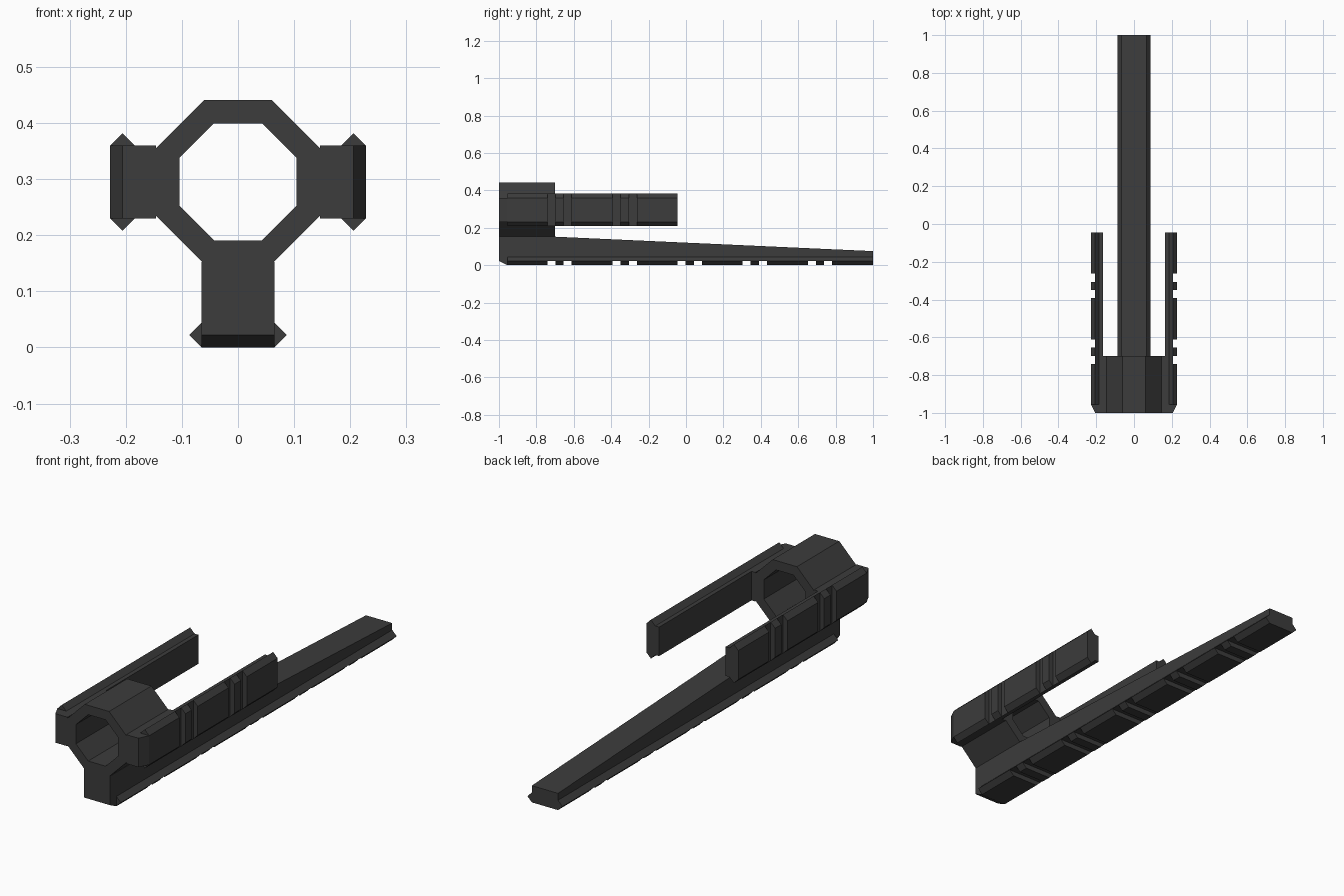
import bpy, bmesh, math

if "Cube" in bpy.data.objects:
    bpy.data.objects.remove(bpy.data.objects["Cube"])

W, R = 0.065, 0.022           # rail half width, ridge size
PERIOD, GAP = 0.348, 0.043    # notch spacing and width
RING_END, AXIS_Z = -0.70, 0.295

mat = bpy.data.materials.new("dark_grey")
mat.diffuse_color = (0.045, 0.045, 0.045, 1)
mat.use_nodes = True
mat.node_tree.nodes["Principled BSDF"].inputs["Base Color"].default_value = mat.diffuse_color


def loft(name, sections, closed=False):
    """Skin equal-length loops of points; cap the ends unless closed."""
    bm = bmesh.new()
    loops = [[bm.verts.new(p) for p in s] for s in sections]
    n = len(loops[0])
    pairs = list(zip(loops, loops[1:]))
    if closed:
        pairs.append((loops[-1], loops[0]))
    else:
        bm.faces.new(loops[0])
        bm.faces.new(loops[-1])
    for a, b in pairs:
        for i in range(n):
            j = (i + 1) % n
            bm.faces.new((a[i], a[j], b[j], b[i]))
    bmesh.ops.remove_doubles(bm, verts=bm.verts, dist=1e-5)
    bmesh.ops.dissolve_degenerate(bm, edges=bm.edges, dist=1e-5)
    bmesh.ops.recalc_face_normals(bm, faces=bm.faces)
    me = bpy.data.meshes.new(name)
    bm.to_mesh(me)
    bm.free()
    me.materials.append(mat)
    ob = bpy.data.objects.new(name, me)
    bpy.context.collection.objects.link(ob)
    return ob


def half_profile(kind, depth):
    """(across, depth) points of one rail side, from the outer face inward."""
    outer, ridge = {"nose": ((W, R), (W, R)),
                    "bevel": ((W, 0), (W, R)),
                    "tooth": ((W, 0), (W + R, R)),
                    "notch": ((W + R, R), (W + R, R))}[kind]
    return [outer, ridge, (W, 2 * R), (W, depth)]


def rail(name, end, groups, depth, place):
    """Notched rail with a bevelled nose, stepped along y."""
    steps = [(-1, "nose"), (-0.955, "bevel"), (-0.955, "tooth")]
    for k in range(groups):
        for off in (0, 0.087):
            y = -0.741 + k * PERIOD + off
            steps += [(y, "tooth"), (y, "notch"),
                      (y + GAP, "notch"), (y + GAP, "tooth")]
    steps.append((end, "tooth"))
    steps += [(RING_END, "notch")]
    steps.sort(key=lambda s: s[0])   # stable: keeps step order at equal y
    sections = []
    for y, kind in steps:
        h = half_profile(kind, depth(y))
        pts = h + [(-u, d) for u, d in reversed(h)]
        sections.append([place(u, y, d) for u, d in pts])
    return loft(name, sections)


def box(name, x0, x1, y0, y1, z0, z1):
    return loft(name, [[(x0, y, z0), (x1, y, z0), (x1, y, z1), (x0, y, z1)]
                       for y in (y0, y1)])


def octagon(apothem, y):
    r = apothem / math.cos(math.pi / 8)
    return [(r * math.cos(a), y, AXIS_Z + r * math.sin(a))
            for a in (math.pi / 8 + i * math.pi / 4 for i in range(8))]


# Octagonal clamp ring
loft("clamp_ring", [octagon(0.146, -1), octagon(0.146, RING_END),
                    octagon(0.104, RING_END), octagon(0.104, -1)], closed=True)

# Long lower rail, tapering toward the back
rail("lower_rail", 1.0, 5,
     lambda y: 0.152 - 0.077 * max(0, y - RING_END) / 1.7,
     lambda u, y, d: (u, y, d))

# Side rails and the lugs that join them to the ring
for side, s in (("right", 1), ("left", -1)):
    rail(side + "_rail", -0.045, 2, lambda y: 0.063,
         lambda u, y, d: (s * (0.228 - d), y, AXIS_Z + u))
    box(side + "_lug", s * 0.146, s * 0.165, -1, RING_END,
        AXIS_Z - W, AXIS_Z + W)
